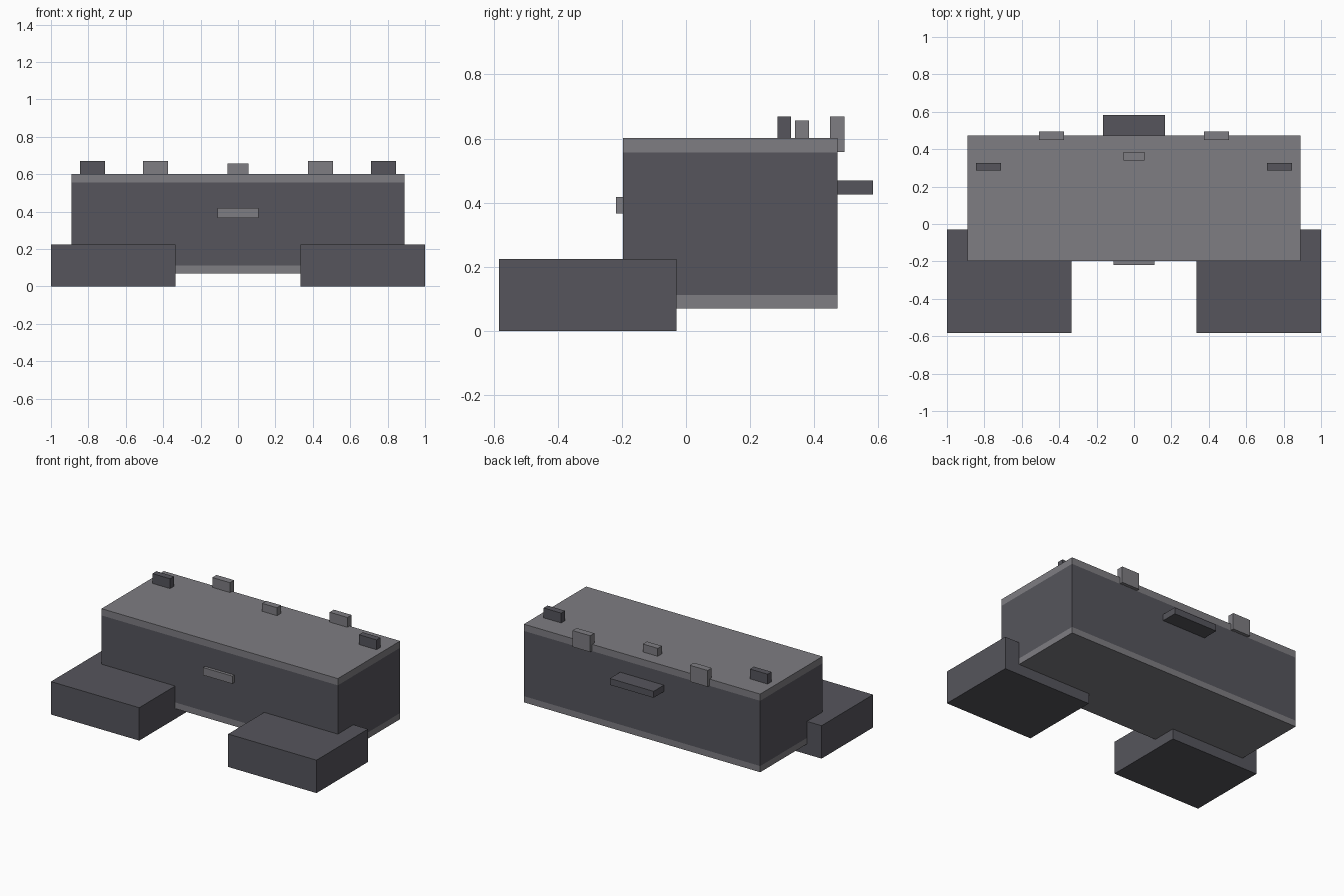
import bpy
import bmesh
from mathutils import Vector

default_cube = bpy.data.objects.get("Cube")
if default_cube:
    bpy.data.objects.remove(default_cube, do_unlink=True)


def make_material(name, color):
    mat = bpy.data.materials.new(name)
    mat.use_nodes = True
    mat.diffuse_color = color
    mat.node_tree.nodes["Principled BSDF"].inputs["Base Color"].default_value = color
    return mat


dark = make_material("dark grey", (0.092, 0.091, 0.107, 1))
light = make_material("light grey", (0.209, 0.205, 0.223, 1))


def box(name, x, y, z, *materials, cuts=()):
    """Box spanning the given x, y and z ranges, optionally split at heights."""
    low, high = (Vector(corner) for corner in zip(x, y, z))
    bm = bmesh.new()
    bmesh.ops.create_cube(bm, size=1)
    bmesh.ops.scale(bm, vec=high - low, verts=bm.verts)
    bmesh.ops.translate(bm, vec=(low + high) / 2, verts=bm.verts)
    for height in cuts:
        bmesh.ops.bisect_plane(bm, geom=bm.verts[:] + bm.edges[:] + bm.faces[:],
                               plane_co=(0, 0, height), plane_no=(0, 0, 1))
    # Bands outside the cut heights take the second material
    if cuts:
        for face in bm.faces:
            height = face.calc_center_median().z
            face.material_index = int(not min(cuts) < height < max(cuts))
    mesh = bpy.data.meshes.new(name)
    bm.to_mesh(mesh)
    bm.free()
    for mat in materials:
        mesh.materials.append(mat)
    obj = bpy.data.objects.new(name, mesh)
    bpy.context.collection.objects.link(obj)
    return obj


def box_pair(name, x, y, z, material):
    """Matching boxes on the left (+x) and right (-x)."""
    box("left_" + name, x, y, z, material)
    box("right_" + name, (-x[1], -x[0]), y, z, material)


# Main body with light top and bottom bands
box("body", (-0.89, 0.89), (-0.197, 0.473), (0.07, 0.602), dark, light,
    cuts=(0.112, 0.556))

# Feet
box_pair("foot", (0.335, 1.0), (-0.584, -0.03), (0, 0.224), dark)

# Front handle and rear ledge
box("front_handle", (-0.11, 0.11), (-0.218, -0.197), (0.366, 0.418), light)
box("rear_ledge", (-0.165, 0.165), (0.473, 0.584), (0.425, 0.469), dark)

# Top blocks and rear hinges
box("centre_block", (-0.056, 0.056), (0.34, 0.384), (0.602, 0.656), light)
box_pair("top_block", (0.711, 0.844), (0.285, 0.327), (0.602, 0.669), dark)
box_pair("rear_hinge", (0.375, 0.509), (0.45, 0.495), (0.558, 0.669), light)
